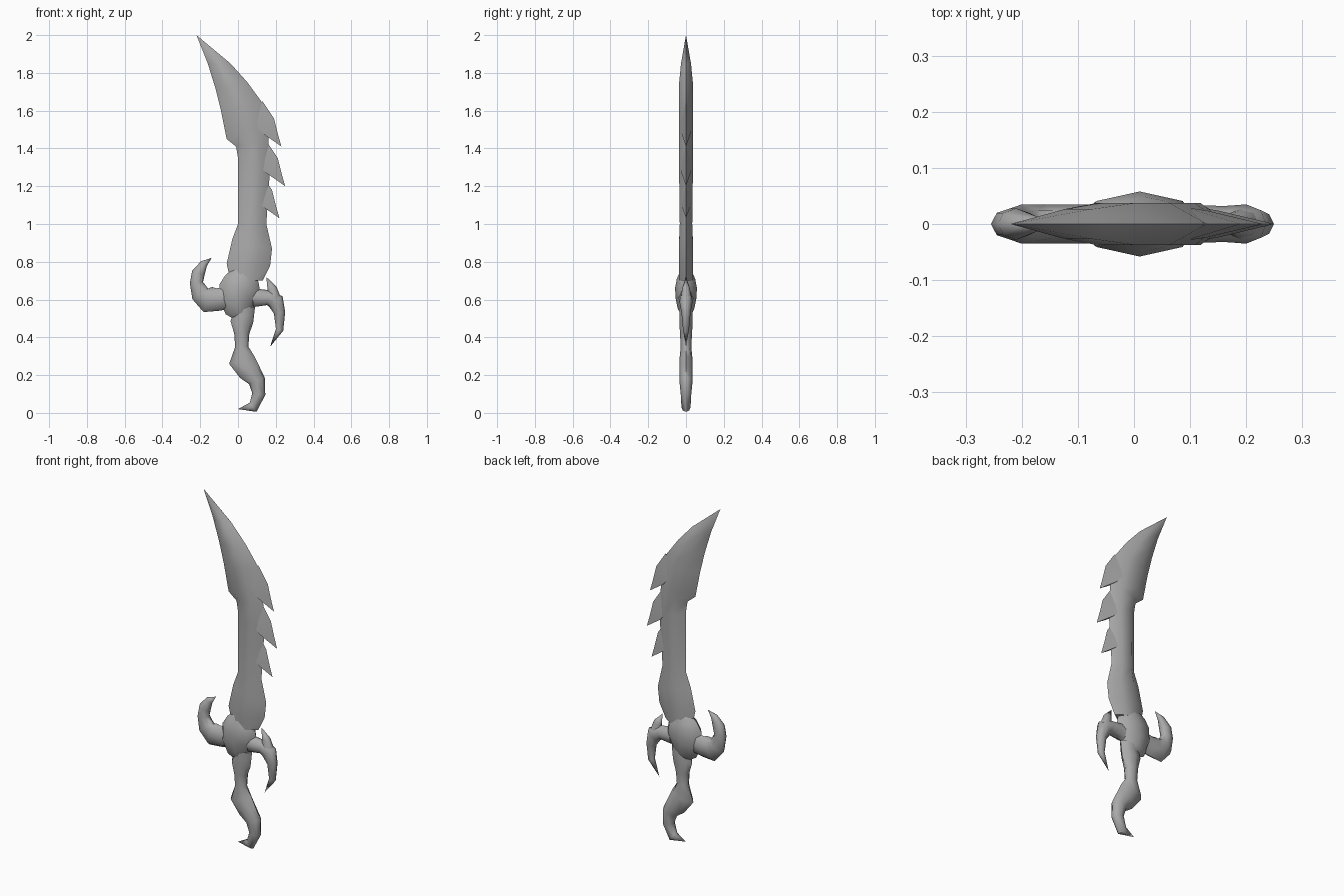
import bpy, bmesh, math
from mathutils import Vector

if "Cube" in bpy.data.objects:
    bpy.data.objects.remove(bpy.data.objects["Cube"])

steel = bpy.data.materials.new("grey steel")
steel.use_nodes = True
grey = (.4, .4, .4, 1)
steel.diffuse_color = grey
steel.node_tree.nodes["Principled BSDF"].inputs["Base Color"].default_value = grey

# Cross-sections: (fraction from one edge to the other, share of the half thickness)
turns = [math.tau * step / 8 for step in range(8)]
ROUND = [(.5 - .5 * math.cos(turn), -math.sin(turn)) for turn in turns]
BLADE = [(0, 0), (.3, -1), (.7, -1), (1, 0), (.7, 1), (.3, 1)]
WEDGE = [(0, -1), (1, 0), (0, 1)]


def loft(name, rows, shape, ratio, thickest):
    """Skin rows of two opposite edge points; half thickness follows the width."""
    bm = bmesh.new()
    rings = []
    for first, second in rows:
        start = Vector((first[0], 0, first[1]))
        end = Vector((second[0], 0, second[1]))
        half = min(thickest, ratio * (end - start).length)
        rings.append([bm.verts.new(start.lerp(end, fraction) + Vector((0, share * half, 0)))
                      for fraction, share in shape])
    count = len(shape)
    for lower, upper in zip(rings, rings[1:]):
        for i in range(count):
            j = (i + 1) % count
            bm.faces.new((lower[i], lower[j], upper[j], upper[i]))
    bm.faces.new(rings[0])
    bm.faces.new(rings[-1])
    bmesh.ops.remove_doubles(bm, verts=bm.verts, dist=.001)
    bmesh.ops.recalc_face_normals(bm, faces=bm.faces)
    mesh = bpy.data.meshes.new(name)
    bm.to_mesh(mesh)
    bm.free()
    mesh.materials.append(steel)
    part = bpy.data.objects.new(name, mesh)
    bpy.context.collection.objects.link(part)
    bpy.ops.object.select_all(action='DESELECT')
    part.select_set(True)
    bpy.context.view_layer.objects.active = part
    bpy.ops.object.shade_smooth_by_angle(angle=math.radians(55))


def sweep(name, path, ratio=.4, thickest=.035):
    """Loft a rounded limb along path points of (x, z, half width)."""
    points = [Vector(point[:2]) for point in path]
    rows = []
    for i, point in enumerate(points):
        following = points[min(i + 1, len(points) - 1)]
        previous = points[max(i - 1, 0)]
        along = (following - previous).normalized()
        across = Vector((-along.y, along.x)) * path[i][2]
        rows.append((point - across, point + across))
    loft(name, rows, ROUND, ratio, thickest)


# Blade body, from the guard to the swept tip
loft("blade", [
    ((-.04, .7), (.13, .7)),
    ((-.06, .79), (.17, .78)),
    ((-.03, .92), (.18, .87)),
    ((0, 1), (.15, 1)),
    ((0, 1.35), (.17, 1.3)),
    ((-.01, 1.41), (.16, 1.46)),
    ((-.06, 1.45), (.15, 1.53)),
    ((-.09, 1.6), (.13, 1.64)),
    ((-.12, 1.72), (.05, 1.75)),
    ((-.16, 1.85), (-.04, 1.85)),
    ((-.22, 2), (-.22, 2))], BLADE, .22, .037)

# Three matching barbs along the back edge, each placed by its tip
for label, x, z in (("upper", .23, 1.41), ("middle", .25, 1.2), ("lower", .22, 1.03)):
    loft(label + "_barb", [
        ((x - .14, z + .2), (x - .1, z + .24)),
        ((x - .14, z + .12), (x - .04, z + .15)),
        ((x - .1, z + .07), (x - .02, z + .07)),
        ((x, z), (x, z))], WEDGE, .3, .03)

# Swollen centre of the guard
sweep("guard_boss", [
    (.03, .76, .05), (.02, .71, .09), (.01, .66, .11),
    (0, .6, .1), (.01, .55, .08), (.03, .52, .05)], .27, .058)

# Upturned horn
sweep("upturned_horn", [
    (-.05, .61, .06), (-.11, .6, .06), (-.16, .6, .07), (-.2, .63, .05),
    (-.22, .69, .035), (-.21, .74, .035), (-.18, .79, .02), (-.14, .82, 0)])

# Downturned horn and the spur on its shoulder
sweep("downturned_horn", [
    (.08, .61, .05), (.16, .61, .04), (.2, .59, .045),
    (.22, .53, .03), (.22, .44, .02), (.17, .35, 0)])
sweep("horn_spur", [(.19, .61, .035), (.18, .66, .025), (.15, .72, 0)])

# Wavy grip ending in a hooked pommel
sweep("grip", [
    (.03, .56, .06), (.03, .52, .055), (.02, .48, .06), (.02, .42, .04),
    (.02, .35, .035), (.02, .28, .07), (.06, .22, .06), (.1, .17, .045),
    (.11, .1, .035), (.08, .03, .03), (0, .02, 0)])
